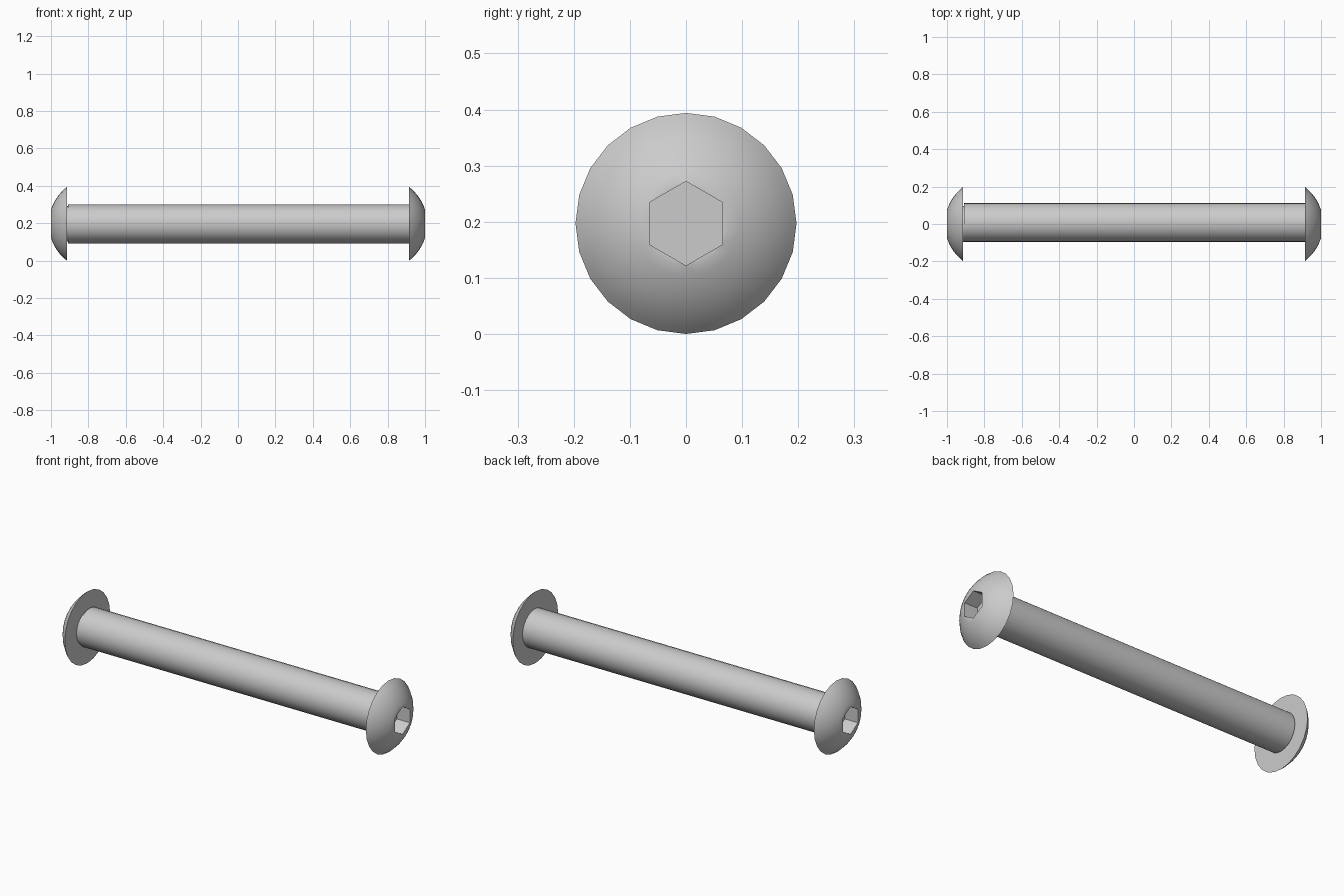
import bpy, bmesh, math

if "Cube" in bpy.data.objects:
    bpy.data.objects.remove(bpy.data.objects["Cube"])

ZC = 0.197       # height of the bolt axis
HEAD_R = 0.197
HEX_R = 0.075
SEAT_X = 0.915   # flat underside of the heads
N = 24


def hex_radius(a):
    # distance to the side of a hexagon that has a corner at angle 0
    m = (a + 1e-6) % (math.pi / 3) - math.pi / 6
    return HEX_R * math.cos(math.pi / 6) / math.cos(m)


def lathe(name, rows, side=1, y=0.0, n=N):
    """Revolve (x, radius) rows about the x axis; radius None = hexagon."""
    bm = bmesh.new()
    rings = []
    for x, r in rows:
        ring = []
        for i in range(n):
            a = 2 * math.pi * i / n
            rad = hex_radius(a) if r is None else r
            ring.append(bm.verts.new((side * x, y + rad * math.sin(a), ZC + rad * math.cos(a))))
        rings.append(ring)
    for p, q in zip(rings, rings[1:]):
        for i in range(n):
            j = (i + 1) % n
            bm.faces.new((p[i], p[j], q[j], q[i]))
    bm.faces.new(rings[0])
    bm.faces.new(rings[-1])
    bmesh.ops.remove_doubles(bm, verts=bm.verts, dist=1e-5)
    bmesh.ops.recalc_face_normals(bm, faces=bm.faces)
    me = bpy.data.meshes.new(name)
    bm.to_mesh(me)
    bm.free()
    ob = bpy.data.objects.new(name, me)
    bpy.context.collection.objects.link(ob)
    bpy.ops.object.select_all(action='DESELECT')
    ob.select_set(True)
    bpy.context.view_layer.objects.active = ob
    bpy.ops.object.shade_smooth_by_angle(angle=math.radians(30))
    return ob


# Domed head profile: arc from the rim to the flat ring, then the hex socket
h = 1.0 - SEAT_X
c = (HEAD_R ** 2 - HEX_R ** 2 - h ** 2) / (2 * h)
R = math.hypot(c, HEAD_R)
a0, a1 = math.atan2(HEAD_R, c), math.atan2(HEX_R, c + h)
dome = []
for k in range(9):
    a = a0 + (a1 - a0) * k / 8
    dome.append((SEAT_X - c + R * math.cos(a), R * math.sin(a)))
socket = [(1.0, None), (0.92, None)]

lathe("barrel_head", dome + socket, 1)
lathe("screw_head", dome + socket, -1)

# Barrel stops just short of the screw head, leaving a thin neck visible
lathe("barrel", [(-0.908, 0.104), (SEAT_X, 0.104)], y=0.008)
lathe("screw_neck", [(-SEAT_X, 0.095), (-0.85, 0.095)])
